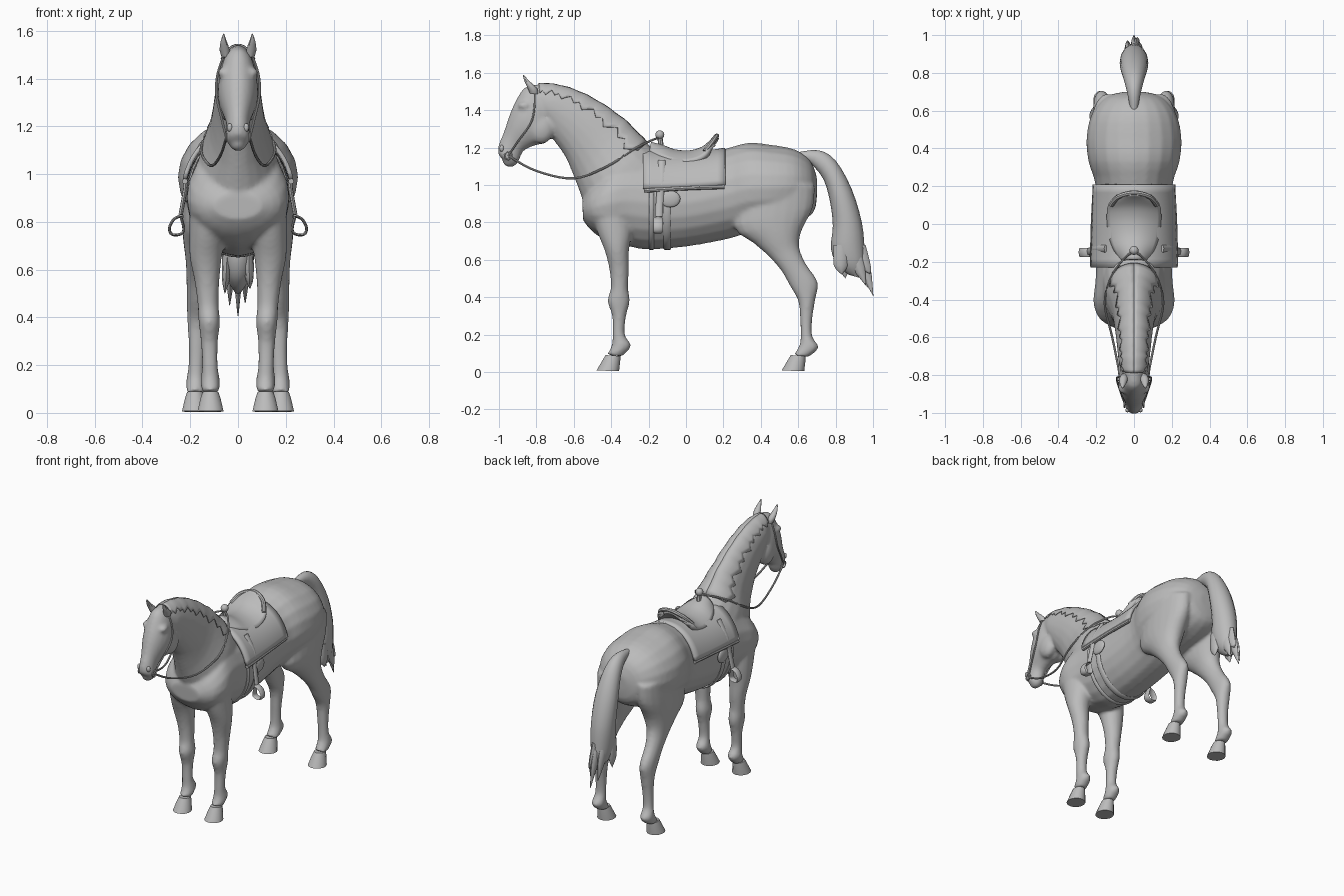
import bpy, bmesh, math
from mathutils import Vector

coat = bpy.data.materials.new("plain grey")
coat.diffuse_color = (0.5, 0.5, 0.5, 1)
TAU = 2 * math.pi


def finish(name, bm):
    bmesh.ops.recalc_face_normals(bm, faces=bm.faces)
    me = bpy.data.meshes.new(name)
    bm.to_mesh(me)
    bm.free()
    ob = bpy.data.objects.new(name, me)
    bpy.context.collection.objects.link(ob)
    me.materials.append(coat)
    bpy.ops.object.select_all(action='DESELECT')
    ob.select_set(True)
    bpy.context.view_layer.objects.active = ob
    bpy.ops.object.shade_smooth_by_angle(angle=math.radians(40))
    return ob


def spline(rows, t):
    """Catmull-Rom interpolation of rows of numbers"""
    i = min(int(t), len(rows) - 2)
    f = t - i
    p = [rows[max(0, min(len(rows) - 1, i + k))] for k in (-1, 0, 1, 2)]
    return [0.5 * (2 * b + (c - a) * f + (2 * a - 5 * b + 4 * c - d) * f * f
            + (3 * b - a - 3 * c + d) * f ** 3) for a, b, c, d in zip(*p)]


def section_point(s, ang, side=1, grow=1.0):
    """Section = top y, top z, bottom y, bottom z, half width, x offset"""
    c = math.cos(ang) * grow / 2
    return Vector((side * s[5] + math.sin(ang) * s[4] * grow,
                   (s[0] + s[2]) / 2 + (s[0] - s[2]) * c,
                   (s[1] + s[3]) / 2 + (s[1] - s[3]) * c))


def loft(bm, rows, side=1, n=20, steps=3):
    rows = [tuple(r) + (0,) * (6 - len(r)) for r in rows]
    rings = []
    for k in range((len(rows) - 1) * steps + 1):
        s = spline(rows, k / steps)
        rings.append([bm.verts.new(section_point(s, TAU * j / n, side)) for j in range(n)])
    for a, b in zip(rings, rings[1:]):
        for j in range(n):
            bm.faces.new((a[j], a[(j + 1) % n], b[(j + 1) % n], b[j]))
    bm.faces.new(rings[0])
    bm.faces.new(rings[-1])


def sheet(name, fn, nu, nv, thick):
    bm = bmesh.new()
    g = [[bm.verts.new(fn(i / nu, j / nv)) for j in range(nv + 1)] for i in range(nu + 1)]
    for i in range(nu):
        for j in range(nv):
            bm.faces.new((g[i][j], g[i + 1][j], g[i + 1][j + 1], g[i][j + 1]))
    ob = finish(name, bm)
    m = ob.modifiers.new("thickness", 'SOLIDIFY')
    m.thickness, m.offset = thick, 0
    return ob


def tube(name, pts, r, closed=False, flat=1.0, n=8, steps=5):
    """Swept cord; flat stretches it along y"""
    pts = [tuple(p) for p in pts]
    if closed:
        pts = pts + [pts[0]]
    path = [Vector(spline(pts, k / steps)) for k in range((len(pts) - 1) * steps + 1)]
    bm = bmesh.new()
    rings = []
    for i, p in enumerate(path):
        d = (path[min(i + 1, len(path) - 1)] - path[max(i - 1, 0)]).normalized()
        ref = Vector((0, 1, 0)) if abs(d.y) < 0.8 else Vector((0, 0, 1))
        u = (ref - d * ref.dot(d)).normalized()
        v = d.cross(u)
        rings.append([bm.verts.new(p + u * r * flat * math.cos(TAU * j / n)
                                   + v * r * math.sin(TAU * j / n)) for j in range(n)])
    for a, b in zip(rings, rings[1:]):
        for j in range(n):
            bm.faces.new((a[j], a[(j + 1) % n], b[(j + 1) % n], b[j]))
    bm.faces.new(rings[0])
    bm.faces.new(rings[-1])
    return finish(name, bm)


def ball(bm, loc, size):
    vs = bmesh.ops.create_uvsphere(bm, u_segments=16, v_segments=10, radius=1)['verts']
    for v in vs:
        v.co = Vector(a * s + l for a, s, l in zip(v.co, size, loc))


# Body sections
torso = [(.70, 1.04, .70, .94, .05), (.665, 1.13, .68, .85, .15), (.58, 1.19, .58, .79, .225),
         (.45, 1.215, .45, .76, .252), (.33, 1.225, .32, .74, .24), (.2, 1.19, .22, .71, .205),
         (0, 1.14, 0, .67, .2), (-.2, 1.16, -.2, .655, .2), (-.32, 1.16, -.3, .67, .205),
         (-.42, 1.1, -.42, .7, .215), (-.51, 1.0, -.5, .75, .18), (-.555, .92, -.55, .81, .1)]
neck = [(-.12, 1.15, -.45, .8, .17), (-.2, 1.215, -.54, .9, .165), (-.33, 1.345, -.59, 1.02, .12),
        (-.48, 1.45, -.645, 1.15, .1), (-.62, 1.515, -.715, 1.25, .088),
        (-.74, 1.54, -.735, 1.3, .08), (-.82, 1.535, -.78, 1.32, .06)]
head = [(-.80, 1.535, -.72, 1.44, .05), (-.865, 1.52, -.71, 1.30, .075),
        (-.915, 1.44, -.74, 1.23, .085), (-.945, 1.37, -.81, 1.21, .073),
        (-.975, 1.28, -.87, 1.18, .052), (-1.0, 1.22, -.89, 1.135, .048),
        (-1.005, 1.17, -.905, 1.115, .05), (-.985, 1.14, -.925, 1.11, .03)]
front_leg = [(-.52, .9, -.3, .9, .075, .125), (-.475, .75, -.29, .75, .075, .13),
             (-.435, .65, -.305, .65, .067, .135), (-.41, .55, -.305, .55, .052, .13),
             (-.402, .45, -.31, .45, .044, .125), (-.42, .38, -.30, .38, .045, .12),
             (-.395, .3, -.32, .3, .036, .12), (-.393, .2, -.328, .2, .033, .118),
             (-.398, .14, -.293, .14, .04, .116), (-.425, .09, -.34, .085, .037, .115)]
hind_leg = [(.3, 1.0, .69, 1.0, .09, .14), (.255, .78, .68, .88, .09, .145),
            (.36, .69, .62, .76, .08, .15), (.44, .62, .605, .67, .06, .16),
            (.51, .54, .64, .58, .048, .168), (.555, .46, .705, .48, .045, .17),
            (.60, .38, .692, .39, .042, .17), (.61, .28, .675, .28, .035, .172),
            (.613, .19, .675, .19, .034, .175), (.605, .14, .71, .13, .04, .177),
            (.575, .09, .655, .08, .038, .178)]
bm = bmesh.new()
for part in (torso, neck, head):
    loft(bm, part)
ball(bm, (0, -.94, 1.122), (.034, .04, .026))
for s in (1, -1):
    loft(bm, front_leg, s)
    loft(bm, hind_leg, s)
    ball(bm, (s * .06, -.865, 1.425), (.026, .035, .02))
    ball(bm, (s * .045, -.775, 1.3), (.042, .07, .08))
body = finish("horse_body", bm)
m = body.modifiers.new("fuse", 'REMESH')
m.mode, m.voxel_size, m.use_smooth_shade = 'VOXEL', 0.011, True
m = body.modifiers.new("blend", 'SMOOTH')
m.factor, m.iterations = 0.5, 5

# Hooves, ears, nostrils
for s, tag in ((1, "left"), (-1, "right")):
    for y, x, nm in ((-.42, .115, "front"), (.57, .18, "hind")):
        bm = bmesh.new()
        loft(bm, [(y - .01, .09, y + .07, .085, .034, x), (y - .025, .065, y + .068, .055, .043, x),
                  (y - .058, .008, y + .062, .004, .056, x)], s, 14, 1)
        finish(f"{nm}_hoof_{tag}", bm)
    bm = bmesh.new()
    loft(bm, [(-.835, 1.49, -.79, 1.485, .018, .05), (-.85, 1.525, -.795, 1.515, .022, .056),
              (-.866, 1.56, -.835, 1.553, .013, .06), (-.872, 1.588, -.866, 1.586, .002, .06)], s, 10, 2)
    finish(f"ear_{tag}", bm)
    bm = bmesh.new()
    ball(bm, (s * .034, -.985, 1.195), (.012, .012, .018))
    finish(f"nostril_{tag}", bm)

    # Mane with a ragged lower edge, lying on the neck
    def mane_point(u, v):
        row = spline([r + (0,) for r in neck], 1.1 + 4.4 * u)
        reach = 0.75 + 0.3 * (round(u * 24) * 7 % 5) / 4
        return section_point(row, s * v * reach, 1, 1.015 + .01 * math.sin(u * 40))
    sheet(f"mane_{tag}", mane_point, 24, 5, .006)

# Tail and ragged tufts
bm = bmesh.new()
loft(bm, [(.60, 1.175, .62, 1.13, .02), (.71, 1.185, .67, 1.11, .035), (.80, 1.13, .735, 1.03, .055),
          (.885, .98, .77, .91, .073), (.94, .8, .785, .78, .075), (.955, .65, .775, .66, .068),
          (.955, .56, .81, .57, .05), (.94, .5, .87, .52, .015)], n=16)
finish("tail", bm)
for i, (x, y, tx, ty, tz) in enumerate([(0, .90, 0, 1.0, .405), (.03, .88, .03, .96, .46),
                                        (-.03, .89, -.035, .97, .45), (.045, .83, .05, .83, .52),
                                        (-.045, .84, -.055, .85, .5), (.01, .92, .02, .985, .52)]):
    bm = bmesh.new()
    dx, dy = (tx - x) / 2, (ty + y) / 2
    loft(bm, [(y + .04, .68, y - .04, .68, .02, x), (dy + .035, .57, dy - .04, .57, .018, x + dx),
              (ty + .002, tz, ty - .002, tz + .005, .002, tx)], n=8)
    finish(f"tail_tuft_{i}", bm)


# Saddle blanket draped over the back
def blanket_point(u, v):
    y = -.23 + .44 * u
    a = (v * 2 - 1) * 1.32
    top = 1.17 + .02 * (2 * u - 1) ** 2
    return Vector((.217 * math.sin(a) * (1.06 - .06 * u), y, .925 + (top - .925) * math.cos(a)
                   + .02 * abs(v * 2 - 1) * (u - .5)))


sheet("saddle_blanket", blanket_point, 10, 24, .018)

# Saddle seat with raised cantle and flaps
seat_line = [(-.19, 1.215, .06), (-.13, 1.2, .1), (-.06, 1.175, .125), (.02, 1.17, .135),
             (.09, 1.19, .135), (.135, 1.225, .125), (.165, 1.26, .08)]


def seat_point(u, v):
    y, z, w = spline(seat_line, 6 * u)
    k = v * 2 - 1
    return Vector((w * k, y - .02 * k * k * u, z - .055 * k * k))


sheet("saddle_seat", seat_point, 18, 14, .03)
tube("cantle_roll", [(-.12, .1, 1.18), (-.08, .145, 1.235), (0, .165, 1.262),
                     (.08, .145, 1.235), (.12, .1, 1.18)], .013)
bm = bmesh.new()
ball(bm, (0, -.14, 1.268), (.024, .024, .024))
finish("saddle_horn", bm)
tube("horn_stem", [(0, -.13, 1.19), (0, -.135, 1.22), (0, -.14, 1.26)], .014)

# Girth straps around the barrel
for i, y in enumerate((-.1, -.185)):
    tube(f"girth_{i}", [(.207 * math.sin(a), y, .905 + (.247 if math.cos(a) < 0 else .265) * math.cos(a))
                        for a in (TAU * j / 20 for j in range(20))], .007, True, 3 - i, steps=2)

# Tack on each side
for s, tag in ((1, "left"), (-1, "right")):
    tube(f"stirrup_leather_{tag}", [(s * .15, -.13, 1.13), (s * .21, -.13, 1.02), (s * .222, -.14, .93),
                                    (s * .24, -.145, .83)], .009, flat=2.2)
    tube(f"stirrup_{tag}", [(s * (.257 + dx), -.15, z) for dx, z in
                            ((-.017, .825), (.012, .81), (.03, .775), (.02, .748), (-.015, .748), (-.03, .77))],
         .006, True, 4)
    bm = bmesh.new()
    ball(bm, (s * .212, -.085, .925), (.014, .055, .045))
    finish(f"fender_{tag}", bm)
    tube(f"blanket_edge_{tag}", [(s * .222, -.225, .97), (s * .217, 0, .983), (s * .206, .205, .99)], .012)
    tube(f"rein_{tag}", [(s * .048, -.95, 1.155), (s * .075, -.80, 1.075), (s * .115, -.60, 1.035),
                         (s * .155, -.42, 1.1), (s * .12, -.28, 1.19), (s * .05, -.18, 1.24),
                         (0, -.145, 1.25)], .006)
    tube(f"cheek_strap_{tag}", [(s * .05, -.81, 1.52), (s * .085, -.81, 1.42), (s * .09, -.83, 1.33),
                                (s * .068, -.90, 1.23), (s * .05, -.95, 1.155)], .005)
    tube(f"bit_ring_{tag}", [(s * .051, -.95 + .02 * math.cos(a), 1.155 + .02 * math.sin(a))
                             for a in (TAU * j / 8 for j in range(8))], .004, True, steps=2)
